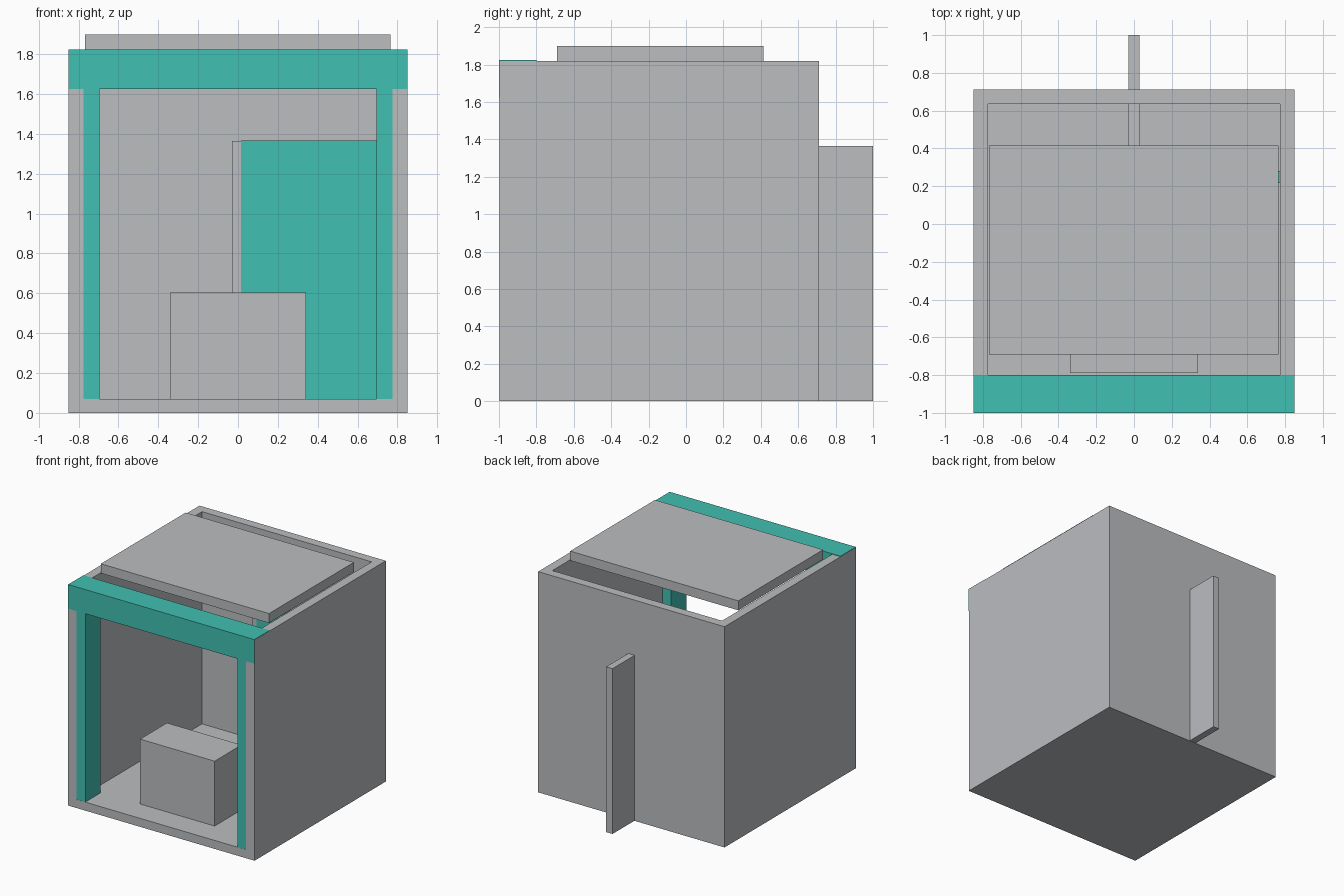
import bpy
import bmesh
from mathutils import Vector

if "Cube" in bpy.data.objects:
    bpy.data.objects.remove(bpy.data.objects["Cube"])


def material(name, rgb):
    m = bpy.data.materials.new(name)
    m.diffuse_color = (*rgb, 1.0)
    m.use_nodes = True
    m.node_tree.nodes["Principled BSDF"].inputs["Base Color"].default_value = m.diffuse_color
    return m


GREY = material("light grey", (0.50, 0.51, 0.527))
TEAL = material("teal", (0.053, 0.527, 0.445))


def box(name, x, y, z, mat):
    """Box given by its extents along each axis."""
    bm = bmesh.new()
    bmesh.ops.create_cube(bm, size=1.0)
    lo = Vector((x[0], y[0], z[0]))
    hi = Vector((x[1], y[1], z[1]))
    for v in bm.verts:
        v.co = Vector([lo[i] + (v.co[i] + 0.5) * (hi[i] - lo[i]) for i in range(3)])
    mesh = bpy.data.meshes.new(name)
    bm.to_mesh(mesh)
    bm.free()
    mesh.materials.append(mat)
    ob = bpy.data.objects.new(name, mesh)
    bpy.context.collection.objects.link(ob)
    return ob


# Room shell: floor, side walls and back wall, open at the front and top
shell = box("room_shell", (-0.85, 0.85), (-0.998, 0.712), (0, 1.82), GREY)
cutter = box("shell_cutter", (-0.774, 0.774), (-1.2, 0.636), (0.07, 2.1), GREY)
cutter.hide_render = True
cut = shell.modifiers.new("hollow", 'BOOLEAN')
cut.operation = 'DIFFERENCE'
cut.solver = 'EXACT'
cut.object = cutter
bpy.context.view_layer.objects.active = shell
bpy.ops.object.modifier_apply(modifier=cut.name)
bpy.data.objects.remove(cutter)

# Teal entrance frame: header beam and a post against each wall
box("header_beam", (-0.849, 0.849), (-1.0, -0.80), (1.625, 1.824), TEAL)
for side, name in ((-1, "left_post"), (1, "right_post")):
    xs = sorted((side * 0.695, side * 0.78))
    box(name, xs, (-0.997, -0.80), (0.06, 1.63), TEAL)

# Counter behind the entrance
box("counter", (-0.34, 0.34), (-0.79, -0.44), (0.065, 0.605), GREY)

# Partition running out through the back wall, with a teal cross screen
box("partition_wall", (-0.03, 0.028), (0.222, 1.0), (0.002, 1.365), GREY)
box("cross_screen", (0.015, 0.78), (0.218, 0.28), (0.06, 1.366), TEAL)

# Roof panel above the opening
box("roof_panel", (-0.768, 0.766), (-0.69, 0.415), (1.82, 1.898), GREY)
